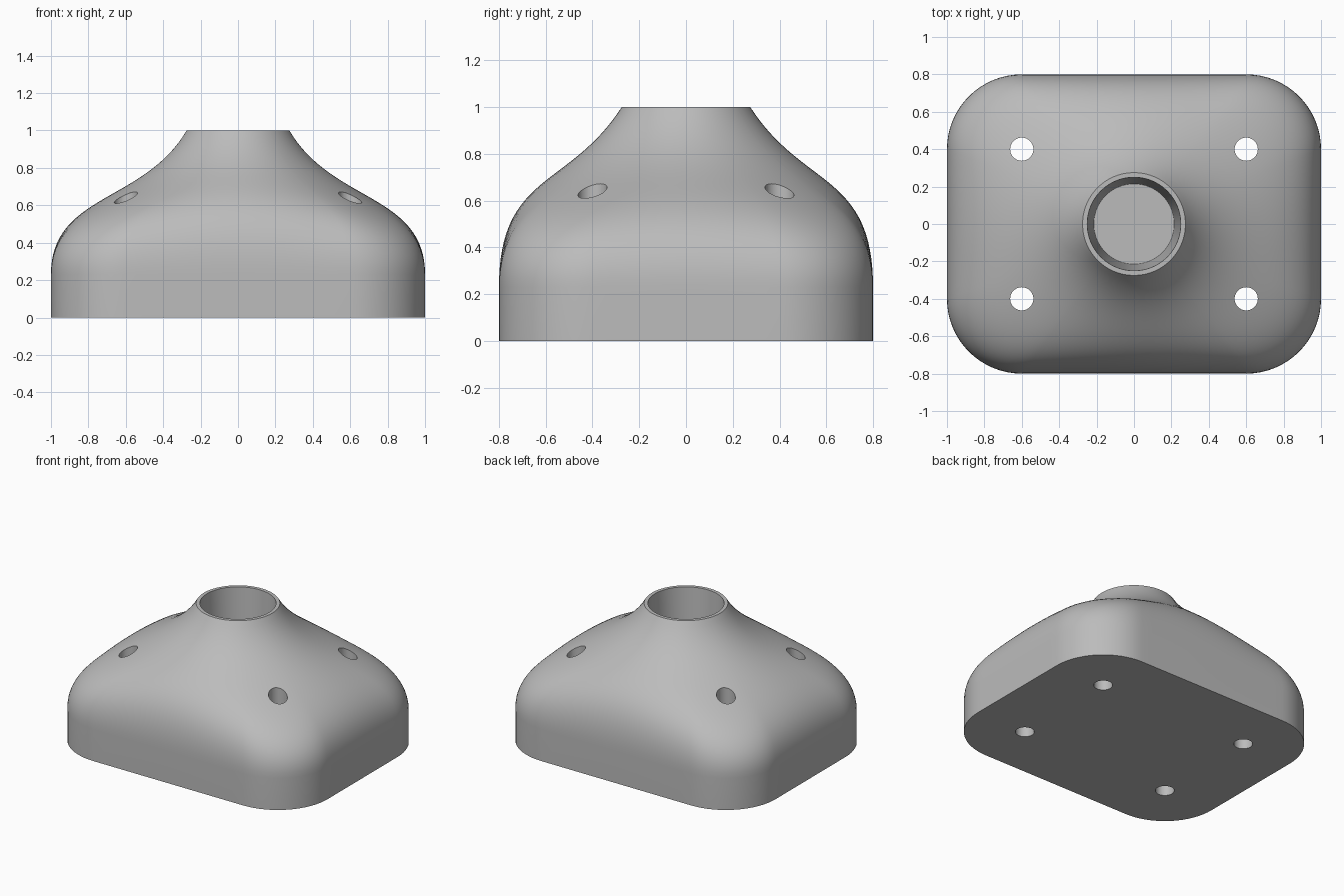
import bpy, bmesh, math
from mathutils import Vector

cube = bpy.data.objects.get("Cube")
if cube:
    bpy.data.objects.remove(cube, do_unlink=True)

HALF_X, HALF_Y, CORNER = 1.0, 0.8, 0.4
WALL_TOP, NECK_R, HEIGHT = 0.23, 0.275, 1.0
BORE_TOP_R, BORE_END_R, BORE_Z = 0.25, 0.215, 0.3

grey = bpy.data.materials.new("light_grey")
grey.use_nodes = True
colour = (0.5, 0.5, 0.5, 1)
grey.diffuse_color = colour
grey.node_tree.nodes["Principled BSDF"].inputs["Base Color"].default_value = colour


def footprint(arc_steps=16, flat_steps=14):
    """Counter-clockwise rounded rectangle with evenly divided flats."""
    cx, cy = HALF_X - CORNER, HALF_Y - CORNER
    corners = []
    for i, (sx, sy) in enumerate([(1, 1), (-1, 1), (-1, -1), (1, -1)]):
        arc = []
        for k in range(arc_steps + 1):
            a = math.pi / 2 * (i + k / arc_steps)
            arc.append(Vector((sx * cx + CORNER * math.cos(a),
                               sy * cy + CORNER * math.sin(a))))
        corners.append(arc)
    points = []
    for i, arc in enumerate(corners):
        points += arc
        after = corners[(i + 1) % 4][0]
        points += [arc[-1].lerp(after, k / flat_steps) for k in range(1, flat_steps)]
    return points


def loft_point(p, t):
    """Curve from the vertical wall up to the flared round neck."""
    r = p.length
    extra = r - HALF_Y
    shoulder = 0.72 - 0.28 * extra
    flare = 0.65 - 0.19 * extra
    u = 1 - t
    weights = (u ** 3, 3 * u * u * t, 3 * u * t * t, t ** 3)
    radii = (r, r, NECK_R + 0.225, NECK_R)
    heights = (WALL_TOP, shoulder, flare, HEIGHT)
    radius = sum(w * v for w, v in zip(weights, radii))
    z = sum(w * v for w, v in zip(weights, heights))
    d = p.normalized() * radius
    return Vector((d.x, d.y, z))


def build_body():
    outline = footprint()
    rings = [[Vector((p.x, p.y, 0)) for p in outline]]
    steps = 32
    for i in range(steps + 1):
        rings.append([loft_point(p, i / steps) for p in outline])
    # tapered blind socket
    for r, z in ((BORE_TOP_R, HEIGHT), (BORE_END_R, BORE_Z)):
        rings.append([(p.normalized() * r).to_3d() + Vector((0, 0, z)) for p in outline])
    bm = bmesh.new()
    loops = [[bm.verts.new(co) for co in ring] for ring in rings]
    n = len(outline)
    for low, high in zip(loops, loops[1:]):
        for i in range(n):
            j = (i + 1) % n
            bm.faces.new((low[i], low[j], high[j], high[i]))
    bm.faces.new(loops[0][::-1])
    bm.faces.new(loops[-1])
    bmesh.ops.recalc_face_normals(bm, faces=bm.faces)
    mesh = bpy.data.meshes.new("pedestal_base")
    bm.to_mesh(mesh)
    bm.free()
    mesh.materials.append(grey)
    obj = bpy.data.objects.new("pedestal_base", mesh)
    bpy.context.collection.objects.link(obj)
    return obj


body = build_body()

# four vertical bolt holes
for sx in (-1, 1):
    for sy in (-1, 1):
        bpy.ops.mesh.primitive_cylinder_add(vertices=40, radius=0.062, depth=3,
                                            location=(sx * 0.6, sy * 0.4, 0.5))
        cutter = bpy.context.object
        cutter.name = "bolt_hole_cutter"
        cutter.hide_render = True
        cutter.data.materials.append(grey)
        hole = body.modifiers.new("bolt_hole", 'BOOLEAN')
        hole.operation = 'DIFFERENCE'
        hole.solver = 'EXACT'
        hole.object = cutter
        bpy.context.view_layer.objects.active = body
        bpy.ops.object.modifier_apply(modifier=hole.name)
        bpy.data.objects.remove(cutter, do_unlink=True)

bpy.ops.object.select_all(action='DESELECT')
body.select_set(True)
bpy.context.view_layer.objects.active = body
bpy.ops.object.shade_smooth_by_angle(angle=math.radians(35))
